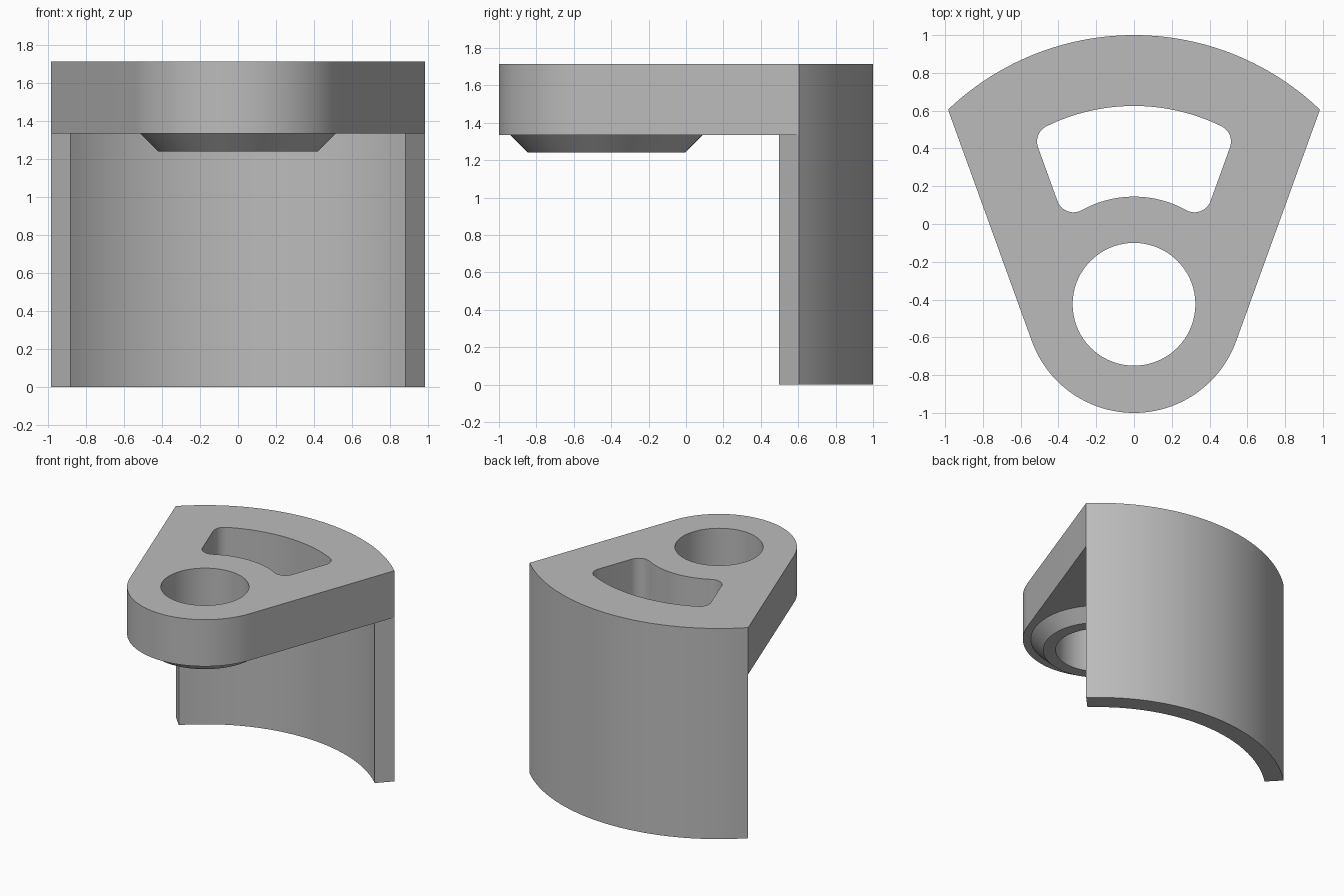
import bpy, bmesh
from math import sin, cos, atan2, sqrt, radians, tau
from mathutils import Vector

if "Cube" in bpy.data.objects:
    bpy.data.objects.remove(bpy.data.objects["Cube"], do_unlink=True)

# Main dimensions: every arc shares the bore axis
AXIS_Y = -0.425
R_OUT, R_WALL, R_NOSE, R_BORE = 1.425, 1.277, 0.575, 0.325
Z_TOP, Z_PLATE, Z_BOSS = 1.715, 1.335, 1.24
SIDE = radians(-19.9)                      # direction of the side face normal
NORMAL = Vector((cos(SIDE), sin(SIDE)))
ALONG = Vector((-sin(SIDE), cos(SIDE)))

grey = bpy.data.materials.new("plain grey")
grey.use_nodes = True
COLOR = (0.5, 0.5, 0.5, 1)
grey.diffuse_color = COLOR
grey.node_tree.nodes["Principled BSDF"].inputs["Base Color"].default_value = COLOR


def arc(center, r, a0, a1, steps):
    return [Vector((center[0] + r * cos(a0 + (a1 - a0) * i / steps),
                    center[1] + r * sin(a0 + (a1 - a0) * i / steps)))
            for i in range(steps + 1)]


def angle(v):
    return atan2(v[1], v[0])


def mirrored(right_half):
    """Close a right-hand half outline with its mirror image."""
    left = [Vector((-p.x, p.y)) for p in reversed(right_half) if abs(p.x) > 1e-5]
    return right_half + left


def finish(name, bm):
    bmesh.ops.remove_doubles(bm, verts=bm.verts, dist=1e-5)
    bmesh.ops.recalc_face_normals(bm, faces=bm.faces)
    mesh = bpy.data.meshes.new(name)
    bm.to_mesh(mesh)
    bm.free()
    mesh.materials.append(grey)
    obj = bpy.data.objects.new(name, mesh)
    obj.location.y = AXIS_Y
    bpy.context.collection.objects.link(obj)
    bpy.ops.object.select_all(action="DESELECT")
    obj.select_set(True)
    bpy.context.view_layer.objects.active = obj
    bpy.ops.object.shade_smooth_by_angle(angle=radians(30))
    return obj


def prism(name, loops, z0, z1):
    """Fill an outline, minus any inner loops, and extrude it upward."""
    bm = bmesh.new()
    for loop in loops:
        vs = [bm.verts.new((p.x, p.y, z0)) for p in loop]
        for a, b in zip(vs, vs[1:] + vs[:1]):
            bm.edges.new((a, b))
    bmesh.ops.triangle_fill(bm, use_beauty=True, edges=bm.edges[:], normal=(0, 0, 1))
    top = bmesh.ops.extrude_face_region(bm, geom=bm.faces[:])["geom"]
    bmesh.ops.translate(bm, vec=(0, 0, z1 - z0),
                        verts=[g for g in top if isinstance(g, bmesh.types.BMVert)])
    return finish(name, bm)


# Plate outline: wide back arc, tangent straight sides, round nose
corner = NORMAL * R_NOSE + ALONG * sqrt(R_OUT**2 - R_NOSE**2)
half_back = arc((0, 0), R_OUT, tau / 4, angle(corner), 28)
half_nose = arc((0, 0), R_NOSE, SIDE, -tau / 4, 24)
outline = mirrored(half_back + half_nose)
bore = arc((0, 0), R_BORE, 0, tau, 72)[:-1]

# Curved slot with filleted corners
S_OUT, S_IN, S_SIDE, F = 1.05, 0.57, 0.195, 0.09


def fillet_center(r):
    d = S_SIDE - F
    return NORMAL * d + ALONG * sqrt(r * r - d * d)


upper, lower = fillet_center(S_OUT - F), fillet_center(S_IN + F)
slot = mirrored(
    arc((0, 0), S_OUT, tau / 4, angle(upper), 14)
    + arc(upper, F, angle(upper), SIDE, 10)[1:]
    + arc(lower, F, SIDE, angle(lower) - tau / 2, 12)
    + arc((0, 0), S_IN, angle(lower), tau / 4, 14)[1:])

prism("top_plate", [outline, bore, slot], Z_PLATE, Z_TOP)

# Curved back wall with radial ends
inner = arc((0, 0), R_WALL, angle(corner), tau / 4, 28)
wall = mirrored(half_back)
half = len(half_back)
right_edge = list(reversed(half_back))
left_edge = [Vector((-p.x, p.y)) for p in half_back[1:]]
inner_left = [Vector((-p.x, p.y)) for p in inner]
prism("back_wall", [right_edge + left_edge + inner_left + list(reversed(inner))[1:]],
      0, Z_PLATE)

# Tapered ring under the bore
bm = bmesh.new()
profile = [(R_BORE, Z_PLATE), (R_BORE, Z_BOSS), (0.42, Z_BOSS), (0.515, Z_PLATE)]
vs = [bm.verts.new((r, 0, z)) for r, z in profile]
edges = [bm.edges.new(pair) for pair in zip(vs, vs[1:])]
bmesh.ops.spin(bm, geom=vs + edges, cent=(0, 0, 0), axis=(0, 0, 1),
               angle=tau, steps=72, use_duplicate=False)
finish("bore_boss", bm)
